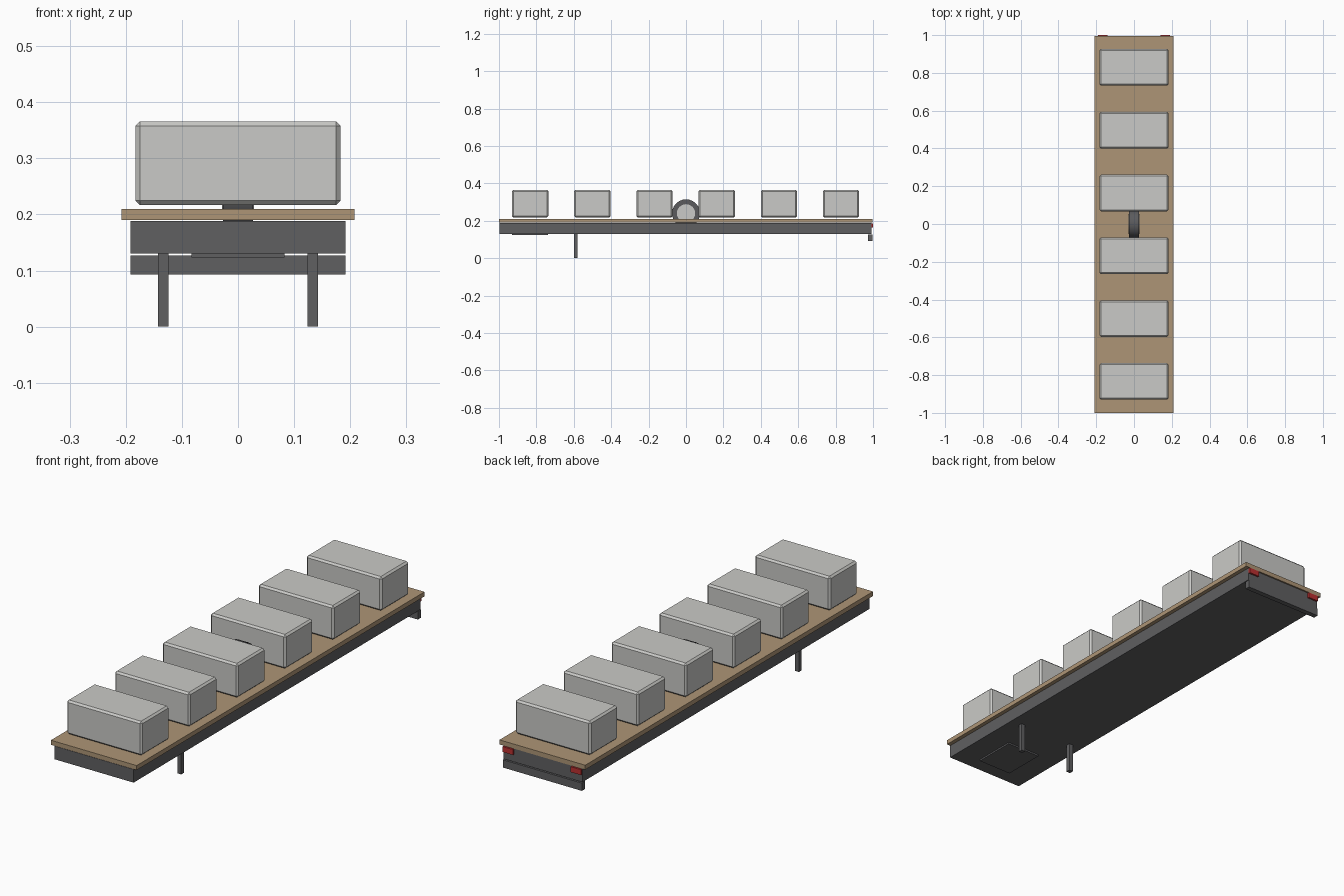
import bpy, math

cube = bpy.data.objects.get("Cube")
if cube:
    bpy.data.objects.remove(cube, do_unlink=True)


def material(name, rgb):
    m = bpy.data.materials.new(name)
    m.use_nodes = True
    color = (*rgb, 1)
    m.diffuse_color = color
    m.node_tree.nodes["Principled BSDF"].inputs["Base Color"].default_value = color
    return m


wood = material("tan wood", (0.42, 0.30, 0.18))
steel = material("dark steel", (0.115, 0.115, 0.12))
rubber = material("dark rubber", (0.105, 0.105, 0.11))
pale = material("pale grey", (0.59, 0.59, 0.57))
red = material("red lamp", (0.50, 0.03, 0.03))


def box(name, x, y, z, mat, bevel=0):
    """Box from (low, high) ranges along each axis."""
    ranges = (x, y, z)
    bpy.ops.mesh.primitive_cube_add(size=1, location=[(a + b) / 2 for a, b in ranges])
    ob = bpy.context.object
    ob.name = name
    ob.scale = [b - a for a, b in ranges]
    bpy.ops.object.transform_apply(location=False, rotation=False, scale=True)
    ob.data.materials.append(mat)
    if bevel:
        mod = ob.modifiers.new("Chamfer", 'BEVEL')
        mod.width = bevel
        mod.segments = 1
    return ob


def cylinder(name, radius, width, z, mat):
    """Cylinder with its axis along x."""
    bpy.ops.mesh.primitive_cylinder_add(vertices=24, radius=radius, depth=width,
                                        location=(0, 0, z),
                                        rotation=(0, math.pi / 2, 0))
    ob = bpy.context.object
    ob.name = name
    ob.data.materials.append(mat)
    bpy.ops.object.shade_smooth_by_angle(angle=math.radians(30))
    return ob


# Flat deck on a deep steel chassis
box("deck", (-0.208, 0.208), (-1, 0.996), (0.19, 0.21), wood)
box("chassis", (-0.192, 0.192), (-0.998, 0.992), (0.13, 0.188), steel)
box("underside_plate", (-0.083, 0.083), (-0.93, -0.737), (0.123, 0.13), steel)
box("rear_bumper", (-0.192, 0.192), (0.973, 0.996), (0.093, 0.127), steel)

# Support legs and rear lamps, one on each side
for side, label in ((1, "left"), (-1, "right")):
    def span(a, b):
        return sorted((side * a, side * b))
    box(label + "_support_leg", span(0.124, 0.143), (-0.598, -0.579), (0, 0.13), steel)
    box(label + "_rear_lamp", span(0.14, 0.19), (0.99, 1), (0.163, 0.187), red)

# Row of cargo crates
for i in range(6):
    y = (i - 2.5) * 0.3325 - 0.002
    box("crate_%d" % (i + 1), (-0.183, 0.183), (y - 0.097, y + 0.097),
        (0.217, 0.366), pale, bevel=0.008)

# Wheel set through the middle of the deck
cylinder("wheel_tyre", 0.075, 0.054, 0.24, rubber)
cylinder("wheel_hub", 0.049, 0.057, 0.24, pale)
